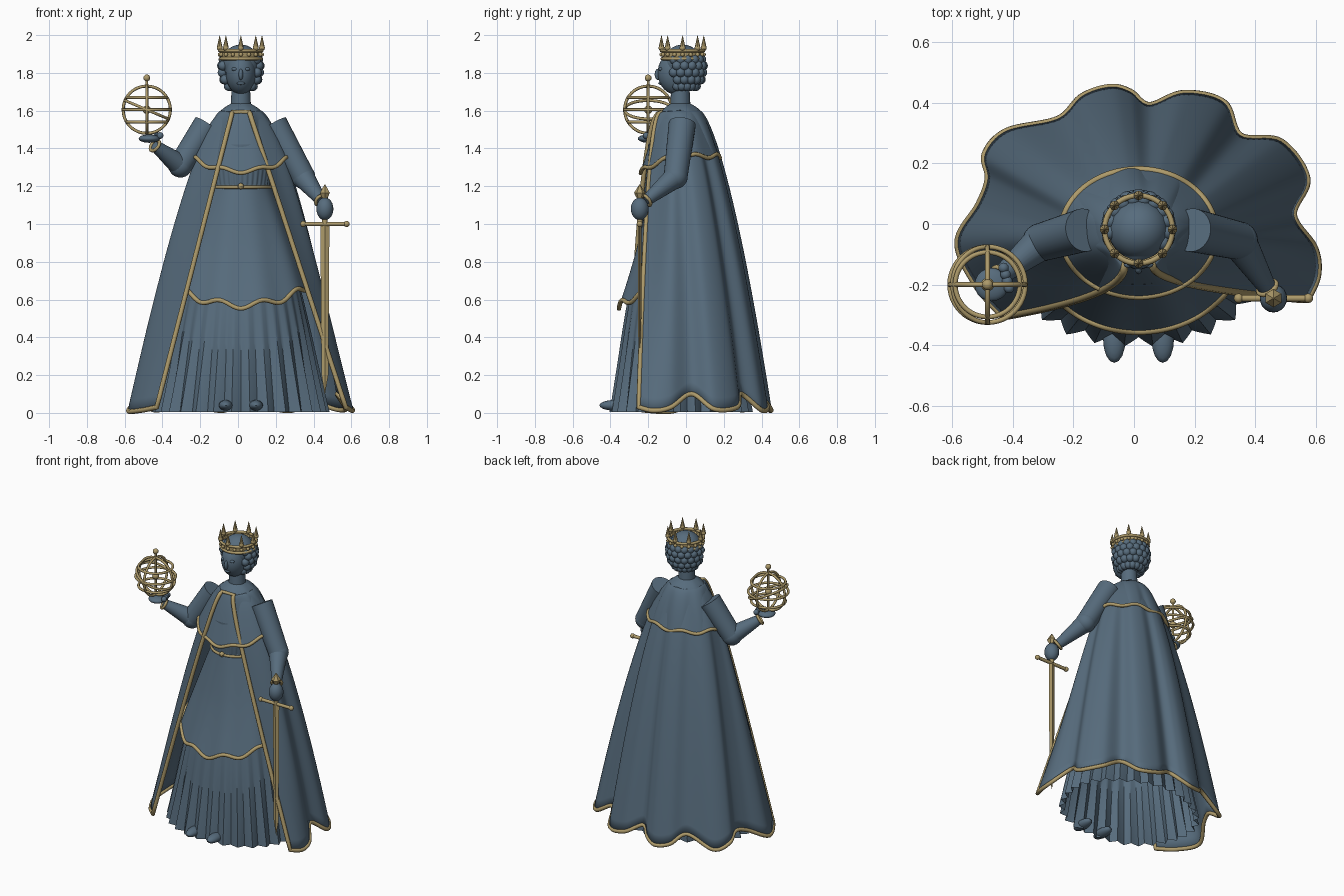
import bpy, bmesh, math
from math import sin, cos, pi, radians
from mathutils import Vector, Matrix

if "Cube" in bpy.data.objects:
    bpy.data.objects.remove(bpy.data.objects["Cube"])

CX, CY = 0.015, -0.03


def material(name, rgb):
    m = bpy.data.materials.new(name)
    m.use_nodes = True
    m.diffuse_color = (*rgb, 1)
    bsdf = next(n for n in m.node_tree.nodes if n.type == 'BSDF_PRINCIPLED')
    bsdf.inputs["Base Color"].default_value = (*rgb, 1)
    return m


SLATE = material("slate blue", (0.095, 0.15, 0.205))
GOLD = material("pale gold", (0.42, 0.325, 0.145))


def place(name, mesh, mat, angle=40):
    ob = bpy.data.objects.new(name, mesh)
    bpy.context.collection.objects.link(ob)
    mesh.materials.clear()
    mesh.materials.append(mat)
    bpy.ops.object.select_all(action='DESELECT')
    ob.select_set(True)
    bpy.context.view_layer.objects.active = ob
    bpy.ops.object.shade_smooth_by_angle(angle=radians(angle))
    return ob


def finish(bm, name, mat):
    mesh = bpy.data.meshes.new(name)
    bm.to_mesh(mesh)
    bm.free()
    return place(name, mesh, mat)


def ball(bm, loc, size, seg=16):
    size = (size,) * 3 if isinstance(size, float) else size
    m = Matrix.Translation(loc) @ Matrix.Diagonal((*size, 1))
    bmesh.ops.create_uvsphere(bm, u_segments=seg, v_segments=seg // 2 + 2, radius=1, matrix=m)


def rod(bm, a, b, r1, r2, seg=20):
    a, b = Vector(a), Vector(b)
    turn = (b - a).to_track_quat('Z', 'Y').to_matrix().to_4x4()
    bmesh.ops.create_cone(bm, cap_ends=True, segments=seg, radius1=r1, radius2=r2,
                          depth=(b - a).length, matrix=Matrix.Translation((a + b) / 2) @ turn)


def tube(name, paths, r, closed=True, mat=GOLD):
    cu = bpy.data.curves.new(name, 'CURVE')
    cu.dimensions, cu.bevel_depth, cu.bevel_resolution, cu.use_fill_caps = '3D', r, 2, True
    for pts in paths:
        sp = cu.splines.new('POLY')
        sp.points.add(len(pts) - 1)
        for p, q in zip(sp.points, pts):
            p.co = (*q, 1)
        sp.use_cyclic_u = closed
    tmp = bpy.data.objects.new(name + "_path", cu)
    bpy.context.collection.objects.link(tmp)
    bpy.context.view_layer.update()
    mesh = bpy.data.meshes.new_from_object(tmp.evaluated_get(bpy.context.evaluated_depsgraph_get()))
    bpy.data.objects.remove(tmp)
    return place(name, mesh, mat, 60)


def sheet(name, f, nu, nv, closed=True, thick=0.0, angle=40):
    """Grid surface from f(u, v), u around and v downwards."""
    bm = bmesh.new()
    cols = nu if closed else nu + 1
    vs = [[bm.verts.new(f(i / nu, j / nv)) for i in range(cols)] for j in range(nv + 1)]
    for j in range(nv):
        for i in range(nu):
            k = (i + 1) % cols
            bm.faces.new((vs[j][i], vs[j + 1][i], vs[j + 1][k], vs[j][k]))
    bmesh.ops.recalc_face_normals(bm, faces=bm.faces)
    ob = finish(bm, name, SLATE)
    if thick:
        mod = ob.modifiers.new("thickness", 'SOLIDIFY')
        mod.thickness, mod.offset = thick, 0
    return ob


def spline(pts, t):
    """Smooth curve through the points."""
    n = len(pts) - 1
    i = min(int(t * n), n - 1)
    x = t * n - i
    p0, p1, p2, p3 = (Vector(pts[max(0, min(n, i + k))]) for k in (-1, 0, 1, 2))
    return 0.5 * (2 * p1 + (p2 - p0) * x + (2 * p0 - 5 * p1 + 4 * p2 - p3) * x * x
                  + (3 * p1 - p0 - 3 * p2 + p3) * x ** 3)


def robe(profile, hem=None, pleat=None):
    """Elliptical garment: (rx, ry, z) profile, hem height rule, pleat rule."""
    def f(u, v):
        a = 2 * pi * u
        rx, ry, z = spline(profile, v)
        if hem:
            top, low = profile[0][2], profile[-1][2]
            z = top - (top - z) * (top - hem(a)) / (top - low)
        k = 1 + (pleat(a) * v if pleat else 0)
        return Vector((CX + rx * k * cos(a), CY + ry * k * sin(a), z))
    return f


def circle(c, r, ax=(1, 0, 0), ay=(0, 1, 0), n=48):
    c, ax, ay = Vector(c), Vector(ax), Vector(ay)
    return [c + r * (ax * cos(2 * pi * i / n) + ay * sin(2 * pi * i / n)) for i in range(n)]


def hem_path(f, n=120):
    return [f(i / n, 1) for i in range(n)]


def front(a):
    return max(0, -sin(a))


# Gown: pleated underskirt, overskirt with trimmed hem, bodice, capelet
def zigzag(a):
    return 0.045 * (2 * abs((a * 30 / (2 * pi)) % 1 - 0.5) - 0.5) * 2 + 0.015 * sin(5 * a)


sheet("underskirt", robe([(0.27, 0.235, 0.85), (0.35, 0.295, 0.5), (0.4, 0.33, 0.25),
                          (0.45, 0.365, 0.005)], pleat=zigzag), 240, 16)
over = robe([(0.155, 0.155, 1.21), (0.21, 0.19, 1.06), (0.265, 0.23, 0.9), (0.315, 0.275, 0.75),
             (0.36, 0.325, 0.6)],
            hem=lambda a: 0.69 - 0.12 * front(a) ** 1.5 - 0.018 * cos(10 * (a + pi / 2)))
sheet("overskirt", over, 120, 20)
tube("overskirt_trim", [hem_path(over)], 0.012)
sheet("bodice", robe([(0.19, 0.17, 1.42), (0.175, 0.165, 1.3), (0.155, 0.155, 1.19)],
                     pleat=lambda a: 0.02 * cos(36 * a)), 216, 8)
capelet = robe([(0.048, 0.048, 1.64), (0.1, 0.1, 1.605), (0.155, 0.135, 1.54), (0.205, 0.17, 1.45),
                (0.255, 0.21, 1.34)],
               hem=lambda a: 1.36 - 0.08 * front(a) ** 1.5 - 0.01 * cos(8 * (a + pi / 2)))
sheet("capelet", capelet, 96, 16)
tube("capelet_trim", [hem_path(capelet)], 0.011)
tube("belt", [[(CX + 0.16 * p.x, CY + 0.16 * p.y, 1.195) for p in circle((0, 0, 0), 1)]], 0.009)
bm = bmesh.new()
ball(bm, (CX, CY - 0.165, 1.2), 0.017, 8)
finish(bm, "belt_clasp", GOLD)

# Cape: hem with deep folds, open at the front
HEM = [(-.43, -.305, .03), (-.52, -.2, .012), (-.58, -.06, .012), (-.51, .065, .08), (-.48, .15, .1),
       (-.49, .23, .05), (-.42, .305, .015), (-.25, .345, .09), (-.17, .42, .03), (-.08, .45, .012),
       (-.015, .435, .04), (.05, .39, .09), (.165, .43, .03), (.295, .4, .015), (.35, .29, .1),
       (.485, .27, .03), (.57, .15, .02), (.525, .03, .1), (.595, -.08, .03), (.605, -.17, .012),
       (.57, -.25, .03)]


def cape(t, s):
    hem = spline(HEM, t)
    a = radians(243 - 306 * t)
    neck = Vector((CX + 0.1 * cos(a), CY - 0.005 + 0.105 * sin(a), 1.6 - 0.01 * front(a)))
    e = min(1, min(t, 1 - t) / 0.13)
    e = e * e * (3 - 2 * e)
    fx, fy = s ** (1 - 0.35 * e), s ** (0.4 + 0.25 * e)
    return Vector((neck.x + (hem.x - neck.x) * fx, neck.y + (hem.y - neck.y) * fy,
                   neck.z + (hem.z - neck.z) * s))


def cape_uv(u, v):
    return cape(u, v ** 1.5)


sheet("cape", cape_uv, 160, 36, closed=False, thick=0.008)
edge = [cape_uv(0, i / 40) for i in range(40)]
bottom = [cape_uv(i / 200, 1) for i in range(201)]
other = [cape_uv(1, 1 - i / 40) for i in range(1, 41)]
tube("cape_trim", [edge + bottom + other], 0.013)

# Feet
bm = bmesh.new()
for x in (-0.08, 0.08):
    ball(bm, (CX + x, -0.38, 0.04), (0.037, 0.078, 0.028))
finish(bm, "shoes", SLATE)

# Neck, head and face
bm = bmesh.new()
rod(bm, (CX, CY, 1.58), (CX, CY, 1.75), 0.056, 0.047, 24)
finish(bm, "neck", SLATE)
bm = bmesh.new()
ball(bm, (CX, -0.018, 1.85), (0.1, 0.1, 0.1), 32)
ball(bm, (CX, -0.05, 1.8), (0.08, 0.1, 0.115), 32)
ball(bm, (CX, -0.148, 1.792), (0.012, 0.018, 0.03))
for side in (-1, 1):
    ball(bm, (CX + side * 0.032, -0.133, 1.82), (0.017, 0.012, 0.01))
ball(bm, (CX, -0.135, 1.745), (0.022, 0.012, 0.008))
finish(bm, "head", SLATE)

# Curly hair around the sides and back
bm = bmesh.new()
for row, (z, r) in enumerate(((1.73, 0.066), (1.765, 0.09), (1.802, 0.1), (1.838, 0.102), (1.87, 0.095))):
    for i in range(11):
        a = radians(-28 + 22 * i + (11 if row % 2 else 0) - 3)
        if a < radians(212):
            ball(bm, (CX + r * 0.98 * cos(a), -0.012 + r * sin(a), z), 0.026, 12)
finish(bm, "curls", SLATE)

# Crown with bands, beads and points
c = (CX, -0.018)
tube("crown_bands", [circle((*c, 1.875), 0.108), circle((*c, 1.918), 0.112)], 0.009)
bm = bmesh.new()
bmesh.ops.create_cone(bm, cap_ends=False, segments=48, radius1=0.106, radius2=0.11, depth=0.045,
                      matrix=Matrix.Translation((*c, 1.897)))
for i in range(16):
    a = 2 * pi * i / 16
    x, y = c[0] + 0.112 * cos(a), c[1] + 0.112 * sin(a)
    ball(bm, (x, y, 1.897), 0.011, 10)
    if i % 2 == 0:
        ball(bm, (x, y, 1.932), 0.016, 10)
        rod(bm, (x, y, 1.935), (x, y, 1.997), 0.015, 0.001, 8)
finish(bm, "crown", GOLD)


# Arms
def arm(name, shoulder, elbow, wrist):
    bm = bmesh.new()
    rod(bm, shoulder, elbow, 0.072, 0.063, 28)
    ball(bm, elbow, 0.064, 24)
    rod(bm, elbow, wrist, 0.06, 0.03, 24)
    finish(bm, name, SLATE)
    d = (Vector(wrist) - Vector(elbow)).normalized()
    ax = d.orthogonal().normalized()
    tube(name + "_bracelet", [circle(wrist, 0.032, ax, d.cross(ax), 24)], 0.009)


arm("left_arm", (0.19, -0.02, 1.53), (0.345, -0.055, 1.25), (0.44, -0.21, 1.125))
arm("right_arm", (-0.165, -0.02, 1.525), (-0.305, -0.06, 1.31), (-0.44, -0.17, 1.415))
bm = bmesh.new()
ball(bm, (0.46, -0.245, 1.08), (0.045, 0.047, 0.06), 20)
finish(bm, "left_hand", SLATE)
bm = bmesh.new()
ball(bm, (-0.47, -0.2, 1.452), (0.056, 0.055, 0.022), 20)
for i in range(4):
    ball(bm, (-0.43 + 0.006 * i, -0.145 - 0.022 * i, 1.468), 0.018, 10)
finish(bm, "right_hand", SLATE)

# Sword held point down
sx, sy = 0.46, -0.245
bm = bmesh.new()
for x in (-0.115, 0.115):
    ball(bm, (sx + x, sy, 1.0), 0.016, 12)
rod(bm, (sx - 0.11, sy, 1.0), (sx + 0.11, sy, 1.0), 0.011, 0.011, 12)
rod(bm, (sx, sy, 1.0), (sx, sy, 1.15), 0.014, 0.014, 12)
rod(bm, (sx, sy, 1.14), (sx, sy, 1.165), 0.018, 0.03, 6)
rod(bm, (sx, sy, 1.165), (sx, sy, 1.21), 0.03, 0.002, 6)
finish(bm, "sword_hilt", GOLD)
bm = bmesh.new()
flat = Matrix.Translation((sx, sy, 0)) @ Matrix.Diagonal((1, 0.4, 1, 1))
for r1, r2, z, d in ((0.018, 0.024, 0.6, 0.8), (0.001, 0.018, 0.15, 0.1)):
    bmesh.ops.create_cone(bm, cap_ends=True, segments=4, radius1=r1, radius2=r2, depth=d,
                          matrix=flat @ Matrix.Translation((0, 0, z)))
finish(bm, "sword_blade", GOLD)

# Ringed globe
g, R = Vector((-0.483, -0.2, 1.605)), 0.125
up, X, Y = Vector((0, 0, 1)), Vector((1, 0, 0)), Vector((0, 1, 0))
small = math.sqrt(R * R - 0.065 ** 2)
tilt = Vector((cos(radians(23)), 0, -sin(radians(23))))
tube("globe_rings", [circle(g, R), circle(g, R, X, up), circle(g, R, Y, up), circle(g, R, tilt, Y),
                     circle(g + up * 0.065, small), circle(g - up * 0.065, small)], 0.008)
bm = bmesh.new()
rod(bm, g - up * 0.14, g + up * 0.16, 0.007, 0.007, 10)
ball(bm, g, 0.022)
ball(bm, g + up * 0.168, 0.018)
finish(bm, "globe_axis", GOLD)
